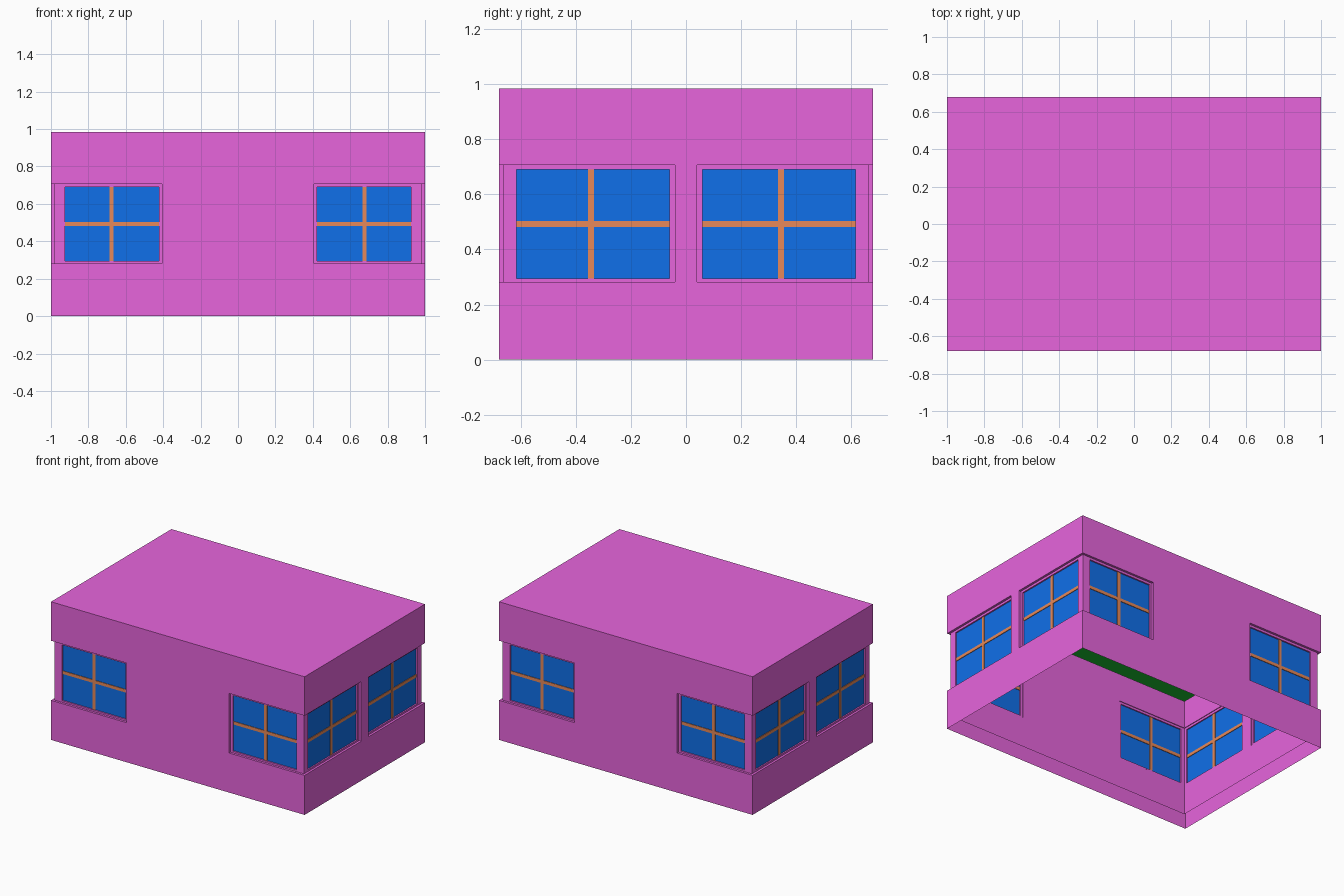
import bpy, bmesh

if "Cube" in bpy.data.objects:
    bpy.data.objects.remove(bpy.data.objects["Cube"])

HX, HY, TOP = 1.0, 0.678, 0.985     # half length, half depth, roof height
SILL, HEAD = 0.282, 0.707           # window band
T = 0.05                            # wall thickness
CEIL = 0.94
INNER_BOTTOM, INNER_TOP = 0.067, 0.905


def material(name, rgb):
    m = bpy.data.materials.new(name)
    m.diffuse_color = (*rgb, 1)
    m.use_nodes = True
    m.node_tree.nodes["Principled BSDF"].inputs["Base Color"].default_value = m.diffuse_color
    return m


WALL = material("wall_paint", (0.80, 0.13, 0.72))
GLASS = material("window_glass", (0.005, 0.16, 0.82))
WOOD = material("window_wood", (0.80, 0.25, 0.10))
GREEN = material("ceiling_paint", (0.01, 0.55, 0.03))


def finish(name, bm, mat, mirror=None):
    bmesh.ops.recalc_face_normals(bm, faces=bm.faces)
    me = bpy.data.meshes.new(name)
    bm.to_mesh(me)
    bm.free()
    me.materials.append(mat)
    ob = bpy.data.objects.new(name, me)
    bpy.context.collection.objects.link(ob)
    if mirror:
        mod = ob.modifiers.new("mirror", 'MIRROR')
        mod.use_axis = mirror
        mod.use_mirror_merge = False
    return ob


def boxes(name, items, mat, mirror=None):
    """One object made of boxes, each (x0, x1, y0, y1, z0, z1)."""
    bm = bmesh.new()
    for b in items:
        verts = bmesh.ops.create_cube(bm, size=1)["verts"]
        for v in verts:
            v.co = [b[2 * i] if v.co[i] < 0 else b[2 * i + 1] for i in range(3)]
    return finish(name, bm, mat, mirror)


def band(name, profile, mat, cap=False):
    """Sweep an (inset, z) profile round the rectangular plan."""
    bm = bmesh.new()
    loops = []
    for d, z in profile:
        x, y = HX - d, HY - d
        loops.append([bm.verts.new((sx * x, sy * y, z))
                      for sx, sy in ((-1, -1), (1, -1), (1, 1), (-1, 1))])
    for a, b in zip(loops, loops[1:]):
        for i in range(4):
            j = (i + 1) % 4
            bm.faces.new((a[i], a[j], b[j], b[i]))
    if cap:
        bm.faces.new(loops[0])
    return finish(name, bm, mat)


# Wall bands below and above the windows: outer and inner skins, open
# underneath, with a flat roof
band("lower_wall", [(0, 0), (0, SILL), (T, SILL), (T, INNER_BOTTOM)], WALL)
band("upper_wall", [(0, TOP), (0, HEAD), (T, HEAD), (T, INNER_TOP)], WALL, cap=True)
# Ceiling sheet (a degenerate band: just its cap)
band("ceiling", [(0.001, CEIL)], GREEN, cap=True)

# Full-thickness wall between the windows
boxes("long_wall_pier", [(-0.405, 0.405, -HY, -HY + T, SILL, HEAD)], WALL,
      (False, True, False))
boxes("end_wall_pier", [(HX - T, HX, -0.04, 0.04, SILL, HEAD)], WALL,
      (True, False, False))


def window(name, half, end, u0, a, b, um, side):
    """Recessed window: panel spans u0..end, glass a..b, upright bar at um."""
    z0, z1, zm = 0.294, 0.691, 0.493

    def place(p0, p1, d0, d1, lo, hi):
        if side:
            return (half - d1, half - d0, -p1, -p0, lo, hi)
        return (p0, p1, -half + d0, -half + d1, lo, hi)

    both = (True, True, False)
    boxes(name + "_frame", [
        place(u0, a, 0.016, 0.045, SILL, HEAD),
        place(b, end, 0.016, 0.045, SILL, HEAD),
        place(a, b, 0.016, 0.045, SILL, z0),
        place(a, b, 0.016, 0.045, z1, HEAD)], WALL, both)
    boxes(name + "_glass", [place(a, b, 0.026, 0.037, z0, z1)], GLASS, both)
    boxes(name + "_bars", [
        place(um - 0.011, um + 0.011, 0.021, 0.042, z0, z1),
        place(a, b, 0.022, 0.041, zm - 0.011, zm + 0.011)], WOOD, both)


# Corner windows, mirrored to all four corners
window("long_wall_window", HY, HX - 0.016, 0.405, 0.423, 0.924, 0.677, False)
window("end_wall_window", HX, HY - 0.045, 0.04, 0.059, 0.615, 0.345, True)
